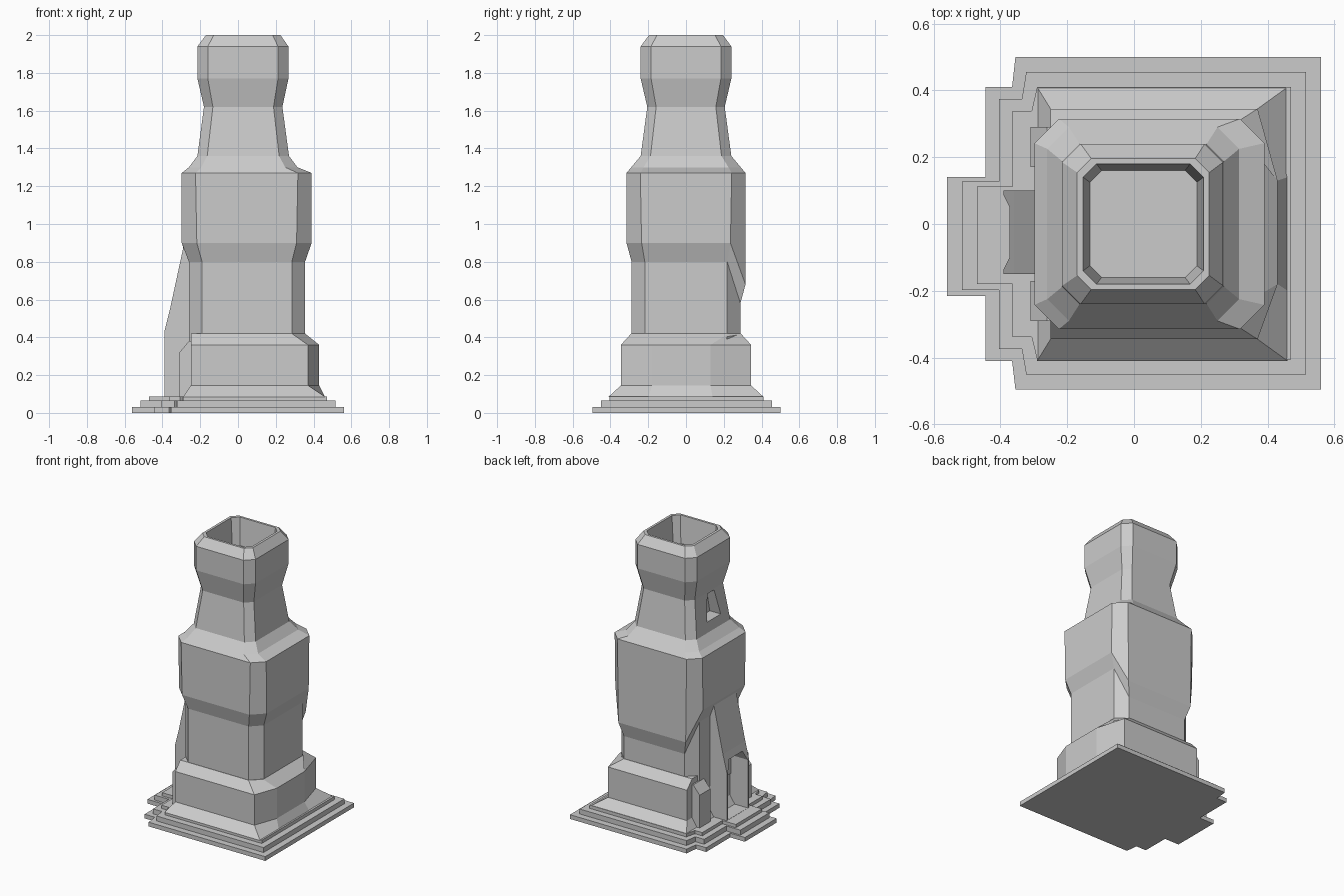
import bpy, bmesh

if "Cube" in bpy.data.objects:
    bpy.data.objects.remove(bpy.data.objects["Cube"])

def loft(name, rings):
    """Skin a list of equal-length 3D rings and cap both ends, flat shaded."""
    bm = bmesh.new()
    vs = [[bm.verts.new(p) for p in r] for r in rings]
    n = len(rings[0])
    for a, b in zip(vs, vs[1:]):
        for i in range(n):
            j = (i + 1) % n
            bm.faces.new((a[i], a[j], b[j], b[i]))
    bm.faces.new(vs[0][::-1])
    bm.faces.new(vs[-1])
    bmesh.ops.recalc_face_normals(bm, faces=bm.faces)
    me = bpy.data.meshes.new(name)
    bm.to_mesh(me)
    bm.free()
    ob = bpy.data.objects.new(name, me)
    bpy.context.collection.objects.link(ob)
    return ob

def flat(pts, z):
    return [(x, y, z) for x, y in pts]

def octagon(z, x0, x1, h, c, zback=None):
    """Rectangle with cut corners; the back edge may sit at another height."""
    zb = z if zback is None else zback
    return [(x0 + c, -h, z), (x1 - c, -h, z), (x1, c - h, z), (x1, h - c, z),
            (x1 - c, h, zb), (x0 + c, h, zb), (x0, h - c, z), (x0, c - h, z)]

def along_y(name, profile, y0, y1):
    return loft(name, [[(x, y, z) for x, z in profile] for y in (y0, y1)])

def cut(target, cutter):
    m = target.modifiers.new("opening", 'BOOLEAN')
    m.operation = 'DIFFERENCE'
    m.solver = 'EXACT'
    m.object = cutter
    cutter.hide_render = True
    cutter.hide_viewport = True

# stepped plinth with entrance landing
for i, (z0, z1) in enumerate([(0, .03), (.03, .065), (.065, .088)]):
    d = .045 * i
    o = [(.56 - d, -.495 + d), (.56 - d, .5 - d), (-.355 + d * .72, .5 - d),
         (-.365 + d * .65, .41 - d * .8), (-.445 + d * .9, .41 - d * .8),
         (-.445 + d * .9, .14 - d * .3), (-.56 + d, .14 - d * .3),
         (-.56 + d, -.215 + d * .4), (-.445 + d * .9, -.215 + d * .4),
         (-.445 + d * .9, -.41 + d * .8), (-.365 + d * .65, -.41 + d * .8),
         (-.355 + d * .72, -.495 + d)]
    loft(f"plinth_step_{i + 1}", [flat(o, z0), flat(o, z1)])

# lower block with sloped skirt and bowed right side
skirt = [(-.29, -.41), (.46, -.41), (.46, -.2), (.46, .14), (.46, .41), (-.29, .41)]
block = [(-.25, -.345), (.37, -.345), (.43, -.18), (.43, .13), (.37, .345), (-.25, .345)]
ledge = [(-.25, -.29), (.285, -.29), (.355, -.225), (.355, .225), (.285, .29), (-.25, .29)]
loft("lower_block", [flat(skirt, .085), flat(block, .145), flat(block, .36), flat(ledge, .42)])

# main shaft, ending in a hollow rim
shaft = loft("tower_shaft", [
    octagon(.3, -.26, .355, .288, .07),
    octagon(.42, -.26, .355, .288, .07),
    octagon(.80, -.26, .355, .288, .07, .58),
    octagon(.90, -.298, .39, .315, .08, .68),
    octagon(1.27, -.298, .39, .315, .073),
    octagon(1.30, -.26, .315, .29, .065),
    octagon(1.36, -.215, .27, .24, .052),
    octagon(1.62, -.18, .235, .205, .047),
    octagon(1.77, -.215, .267, .24, .055),
    octagon(1.94, -.215, .267, .24, .055),
    octagon(2.0, -.17, .225, .196, .042),
    octagon(2.0, -.152, .208, .18, .04),
    octagon(1.81, -.132, .188, .16, .035)])

# tapered window recess in the neck
window = [(-.095, 1.43), (.06, 1.43), (.02, 1.61), (-.055, 1.61)]
cut(shaft, loft("window_cutter", [[(x, y, z) for y, z in window] for x in (-.4, -.12)]))

# entrance porch with steep roof and doorway
porch = along_y("entrance_porch", [(-.39, .08), (-.39, .43), (-.36, .55), (-.28, .92),
                                   (-.2, .92), (-.2, .08)], -.15, .1)
door = [(-.135, .089), (.085, .089), (.085, .43), (.05, .5), (-.1, .5), (-.135, .43)]
cut(porch, loft("door_cutter", [[(x, y, z) for y, z in door] for x in (-.5, -.24)]))

# corner pilasters either side of the porch
for side, s in (("back", 1), ("front", -1)):
    along_y(f"pilaster_{side}", [(-.31, .08), (-.31, .32), (-.26, .38), (-.2, .38), (-.2, .08)],
            s * .17, s * .29)
